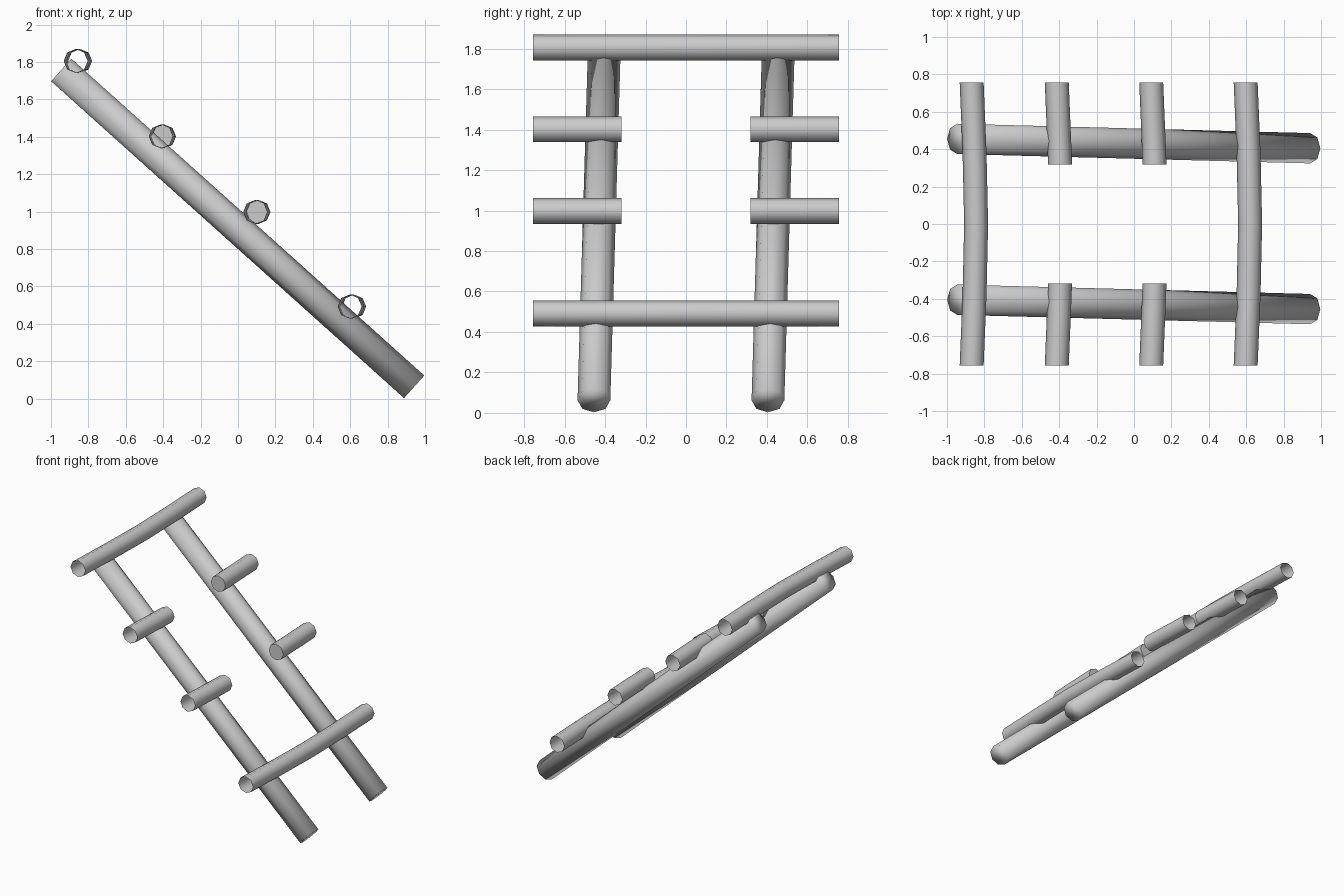
import bpy, bmesh, math
from mathutils import Vector

cube = bpy.data.objects.get("Cube")
if cube:
    bpy.data.objects.remove(cube)

# One plain grey for every part
grey = bpy.data.materials.new("plain grey")
grey.use_nodes = True
colour = (0.6, 0.6, 0.6, 1)
grey.diffuse_color = colour
grey.node_tree.nodes["Principled BSDF"].inputs["Base Color"].default_value = colour


def pole(name, path, radius, side, up, cap_start=False, cap_end=False, angle=60):
    """Sweep an eight-sided ring along a path, with optional end caps."""
    bm = bmesh.new()
    rings = []
    for point in path:
        ring = []
        for i in range(8):
            a = i * math.tau / 8
            offset = side * math.cos(a) + up * math.sin(a)
            ring.append(bm.verts.new(Vector(point) + offset * radius))
        rings.append(ring)
    for a, b in zip(rings, rings[1:]):
        for i in range(8):
            j = (i + 1) % 8
            bm.faces.new((a[i], a[j], b[j], b[i]))
    if cap_start:
        bm.faces.new(rings[0][::-1])
    if cap_end:
        bm.faces.new(rings[-1])
    bmesh.ops.recalc_face_normals(bm, faces=bm.faces)
    # Open tubes need their outward direction checked
    face = bm.faces[0]
    face.normal_update()
    if face.normal.dot(face.calc_center_median() - (Vector(path[0]) + Vector(path[1])) / 2) < 0:
        bmesh.ops.reverse_faces(bm, faces=bm.faces)
    mesh = bpy.data.meshes.new(name)
    bm.to_mesh(mesh)
    bm.free()
    mesh.materials.append(grey)
    obj = bpy.data.objects.new(name, mesh)
    bpy.context.collection.objects.link(obj)
    bpy.ops.object.select_all(action="DESELECT")
    obj.select_set(True)
    bpy.context.view_layer.objects.active = obj
    bpy.ops.object.shade_smooth_by_angle(angle=math.radians(angle))
    return obj


X, Y, Z = Vector((1, 0, 0)), Vector((0, 1, 0)), Vector((0, 0, 1))

# Two sloping side rails, leaning slightly sideways
for name, y in (("left_rail", 0.43), ("right_rail", -0.43)):
    top = Vector((-0.945, y + 0.025, 1.757))
    bottom = Vector((0.942, y - 0.025, 0.063))
    up = (bottom - top).cross(Y).normalized()
    pole(name, (top, top.lerp(bottom, 0.58), bottom), 0.081, Y, up, True, True, 180)


# Rungs bow gently towards the foot of the ladder
def rung_point(x, y, z):
    return (x + 0.024 * (1 - (abs(y) / 0.757) ** 1.5), y, z)


for name, x, z in (("top_rung", -0.868, 1.805), ("bottom_rung", 0.597, 0.492)):
    path = [rung_point(x, y, z) for y in (-0.757, -0.38, 0, 0.38, 0.757)]
    pole(name, path, 0.064, X, Z)

# Broken rungs: hollow outer ends, closed inner stumps
for name, x, z in (("upper_stub", -0.413, 1.402), ("lower_stub", 0.092, 0.998)):
    for side, s in (("left", 1), ("right", -1)):
        path = [rung_point(x, s * y, z) for y in (0.757, 0.4, 0.318)]
        pole(side + "_" + name, path, 0.064, X, Z, cap_end=True)
